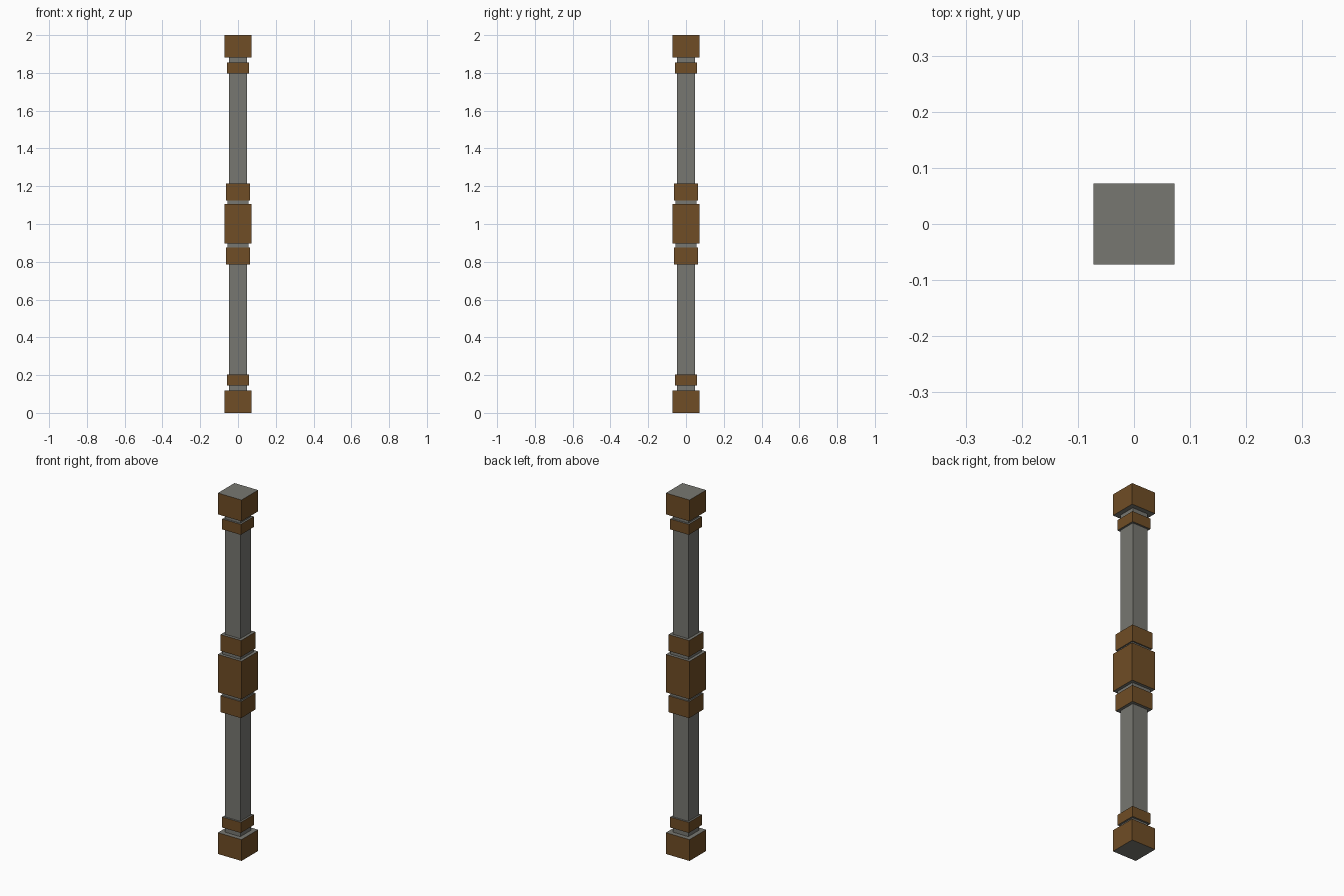
import bpy
import bmesh
from mathutils import Matrix

cube = bpy.data.objects.get("Cube")
if cube:
    bpy.data.objects.remove(cube, do_unlink=True)


def material(name, color):
    mat = bpy.data.materials.new(name)
    mat.use_nodes = True
    mat.diffuse_color = (*color, 1)
    mat.node_tree.nodes["Principled BSDF"].inputs["Base Color"].default_value = (*color, 1)
    return mat


stone = material("grey stone", (0.185, 0.185, 0.165))
wood = material("brown wood", (0.16, 0.075, 0.019))


def block(name, half, low, high, side=stone):
    """Square block with stone ends and sides of the given material."""
    bm = bmesh.new()
    size = Matrix.Diagonal((half * 2, half * 2, high - low, 1))
    bmesh.ops.create_cube(bm, size=1, matrix=Matrix.Translation((0, 0, (low + high) / 2)) @ size)
    for face in bm.faces:
        face.material_index = 0 if abs(face.normal.z) > 0.5 else 1
    mesh = bpy.data.meshes.new(name)
    bm.to_mesh(mesh)
    bm.free()
    mesh.materials.append(stone)
    mesh.materials.append(side)
    bpy.context.collection.objects.link(bpy.data.objects.new(name, mesh))


def mirrored(name, half, low, high, side=stone):
    """The same block at the lower and the upper end of the post."""
    block("lower_" + name, half, low, high, side)
    block("upper_" + name, half, 2 - high, 2 - low, side)


# Shaft and central block
block("shaft", 0.047, 0.05, 1.95)
block("middle_block", 0.0725, 0.896, 1.106, wood)

# Ends, bands and collars, repeated above and below the middle
mirrored("cap", 0.0725, 0, 0.118, wood)
mirrored("band", 0.057, 0.145, 0.203, wood)
mirrored("collar", 0.063, 0.785, 0.876, wood)
mirrored("neck", 0.056, 0.87, 0.9)
